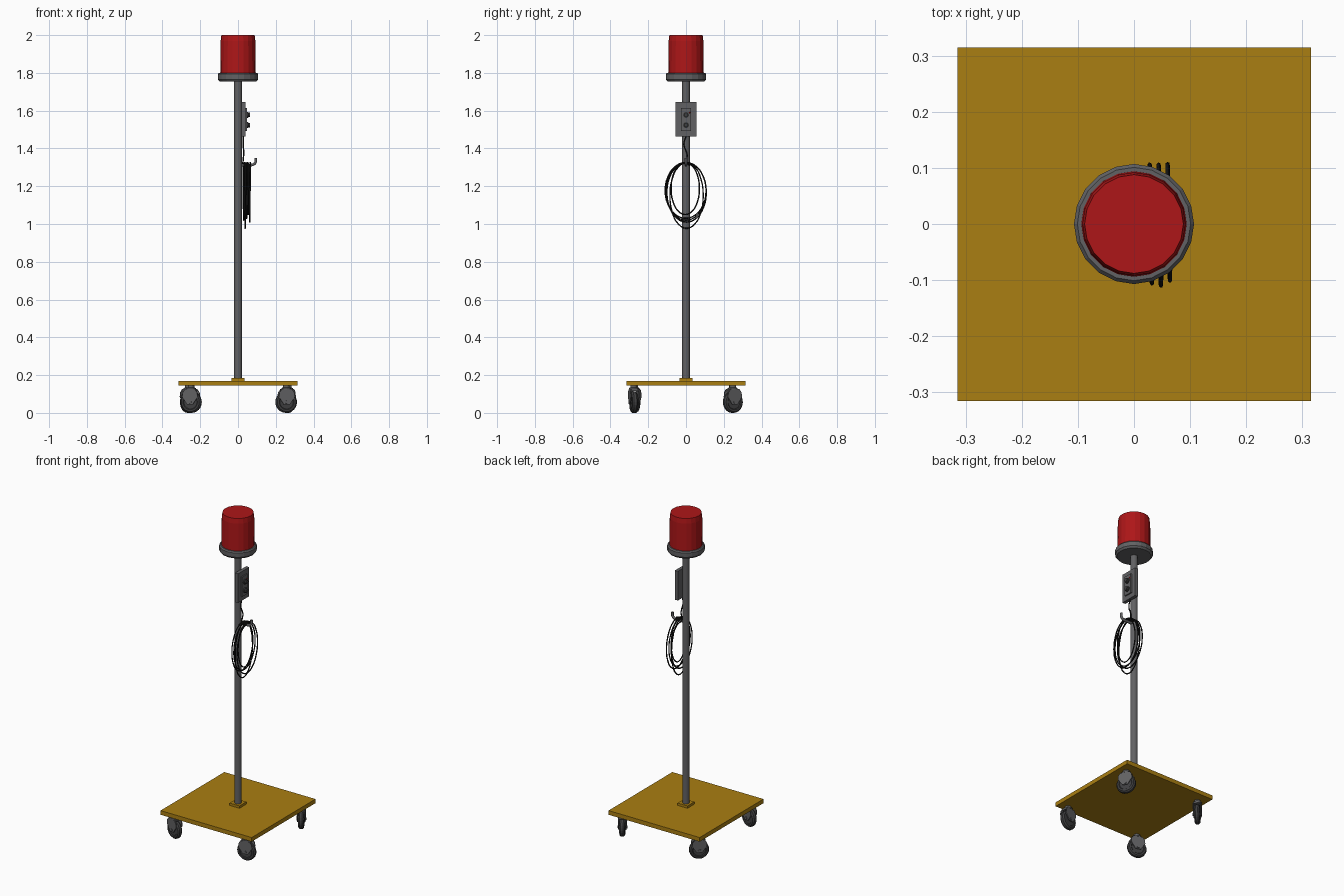
import bpy, bmesh, math
from mathutils import Matrix, Vector

if "Cube" in bpy.data.objects:
    bpy.data.objects.remove(bpy.data.objects["Cube"])


def material(name, rgb):
    m = bpy.data.materials.new(name)
    m.diffuse_color = (*rgb, 1)
    m.use_nodes = True
    m.node_tree.nodes["Principled BSDF"].inputs["Base Color"].default_value = m.diffuse_color
    return m


YELLOW = material("yellow paint", (0.40, 0.21, 0.006))
RED = material("red lens", (0.42, 0.008, 0.009))
GREY = material("grey metal", (0.12, 0.12, 0.125))
DARK = material("dark rubber", (0.05, 0.05, 0.052))
BLACK = material("black cable", (0.008, 0.008, 0.008))


def finish(name, bm, mat, matrix=Matrix(), smooth=False):
    bmesh.ops.recalc_face_normals(bm, faces=bm.faces)
    me = bpy.data.meshes.new(name)
    bm.to_mesh(me)
    bm.free()
    me.transform(matrix)
    me.materials.append(mat)
    ob = bpy.data.objects.new(name, me)
    bpy.context.collection.objects.link(ob)
    if smooth:
        bpy.ops.object.select_all(action='DESELECT')
        ob.select_set(True)
        bpy.context.view_layer.objects.active = ob
        bpy.ops.object.shade_smooth_by_angle(angle=math.radians(35))
    return ob


def box(name, lo, hi, mat, matrix=Matrix()):
    bm = bmesh.new()
    bmesh.ops.create_cube(bm, size=1)
    lo, hi = Vector(lo), Vector(hi)
    for v in bm.verts:
        v.co = Vector([(lo[i] + hi[i]) / 2 + v.co[i] * (hi[i] - lo[i]) for i in range(3)])
    return finish(name, bm, mat, matrix)


def lathe(name, profile, mat, matrix=Matrix(), sides=20, smooth=False):
    """Closed solid turned about z from (radius, height) points."""
    bm = bmesh.new()
    rings = [[bm.verts.new((r * math.cos(a), r * math.sin(a), z))
              for a in (2 * math.pi * k / sides for k in range(sides))] for r, z in profile]
    for a, b in zip(rings, rings[1:]):
        for k in range(sides):
            n = (k + 1) % sides
            bm.faces.new((a[k], a[n], b[n], b[k]))
    bm.faces.new(rings[0])
    bm.faces.new(rings[-1])
    return finish(name, bm, mat, matrix, smooth)


def tube(name, points, radius, mat):
    cu = bpy.data.curves.new(name, 'CURVE')
    cu.dimensions = '3D'
    cu.bevel_depth = radius
    cu.bevel_resolution = 1
    cu.resolution_u = 3
    cu.use_fill_caps = True
    sp = cu.splines.new('BEZIER')
    sp.bezier_points.add(len(points) - 1)
    for bp, p in zip(sp.bezier_points, points):
        bp.co = p
        bp.handle_left_type = bp.handle_right_type = 'AUTO'
    cu.materials.append(mat)
    ob = bpy.data.objects.new(name, cu)
    bpy.context.collection.objects.link(ob)
    bpy.ops.object.select_all(action='DESELECT')
    ob.select_set(True)
    bpy.context.view_layer.objects.active = ob
    bpy.ops.object.convert(target='MESH')


# Rolling base and pole
box("base_platform", (-0.315, -0.315, 0.144), (0.315, 0.315, 0.17), YELLOW)
box("pole_flange", (-0.034, -0.034, 0.17), (0.034, 0.034, 0.185), YELLOW)
lathe("pole", [(0.021, 0.17), (0.021, 1.76)], GREY, smooth=True)

# Beacon lamp
lathe("beacon_base", [(0.098, 1.755), (0.107, 1.766), (0.107, 1.793), (0.101, 1.80)], GREY)
lathe("beacon_lens", [(0.094, 1.80), (0.092, 1.97), (0.088, 2.0)], RED)

# Switch box on the right side of the pole
box("switch_box", (0.018, -0.055, 1.463), (0.039, 0.055, 1.645), GREY)
box("switch_panel", (0.039, -0.027, 1.492), (0.047, 0.027, 1.615), GREY)
TO_X = Matrix.Rotation(math.pi / 2, 4, 'Y')
for label, z in (("upper", 1.578), ("lower", 1.524)):
    lathe(label + "_switch_knob", [(0.016, 0), (0.016, 0.006), (0.012, 0.008), (0.012, 0.016)],
          DARK, Matrix.Translation((0.047, 0, z)) @ TO_X, sides=12)
lathe("indicator_light", [(0.004, 0), (0.003, 0.004)], RED,
      Matrix.Translation((0.047, 0.02, 1.59)) @ TO_X, sides=8)

# Cable hook
tube("cable_hook", [(0.015, 0, 1.312), (0.05, 0, 1.312), (0.078, 0, 1.314),
                    (0.092, 0, 1.325), (0.094, 0, 1.35)], 0.008, GREY)

# Cable: drops from the box, then coils over the hook
path = [(0.028, 0, 1.465), (0.028, -0.012, 1.42), (0.03, 0.006, 1.37), (0.028, 0.004, 1.345)]
loops = [(0.106, 1.02, 0.0), (0.088, 0.977, 0.003), (0.108, 1.03, -0.002),
         (0.075, 1.05, -0.004), (0.104, 1.01, 0.003)]      # half width, bottom, y shift
STEPS = 12
for i, (half, low, shift) in enumerate(loops):
    for k in range(STEPS):
        a = 2 * math.pi * k / STEPS
        mid, tall = (1.325 + low) / 2, (1.325 - low) / 2
        x = 0.026 + 0.04 * (i + k / STEPS) / len(loops)
        path.append((x, shift + half * math.sin(a), mid + tall * math.cos(a)))
path.append((0.066, 0, 1.325))
tube("coiled_cable", path, 0.0037, BLACK)

# Swivel casters, each turned its own way
TO_Y = Matrix.Rotation(math.pi / 2, 4, 'X')
casters = {"front_right": (0.255, -0.277, 10), "front_left": (-0.248, -0.271, -18),
           "back_right": (0.265, 0.248, 120), "back_left": (-0.262, 0.246, 45)}
FORK = [(-0.016, 0.045), (0.016, 0.045), (0.043, 0.085), (0.04, 0.108), (0.028, 0.124),
        (-0.028, 0.124), (-0.04, 0.108), (-0.043, 0.085)]
for label, (x, y, turn) in casters.items():
    place = Matrix.Translation((x, y, 0)) @ Matrix.Rotation(math.radians(turn), 4, 'Z')
    hub = place @ Matrix.Translation((0, 0, 0.057)) @ TO_Y
    lathe(label + "_wheel", [(0.036, -0.012), (0.04, -0.016), (0.05, -0.015), (0.057, -0.007),
                             (0.057, 0.007), (0.05, 0.015), (0.04, 0.016), (0.036, 0.012)],
          DARK, hub, sides=24)
    lathe(label + "_axle", [(0.009, -0.027), (0.009, 0.027)], GREY, hub, sides=8)
    for side in (-1, 1):
        bm = bmesh.new()
        face = bm.faces.new([bm.verts.new((px, side * 0.018, pz)) for px, pz in FORK])
        ext = bmesh.ops.extrude_face_region(bm, geom=[face])
        verts = [g for g in ext["geom"] if isinstance(g, bmesh.types.BMVert)]
        bmesh.ops.translate(bm, verts=verts, vec=(0, side * 0.005, 0))
        finish(label + "_fork_plate", bm, GREY, place)
    box(label + "_fork_crown", (-0.03, -0.02, 0.116), (0.03, 0.02, 0.126), GREY, place)
    lathe(label + "_swivel", [(0.026, 0.124), (0.026, 0.132), (0.018, 0.134), (0.018, 0.145)],
          GREY, place, sides=16)
